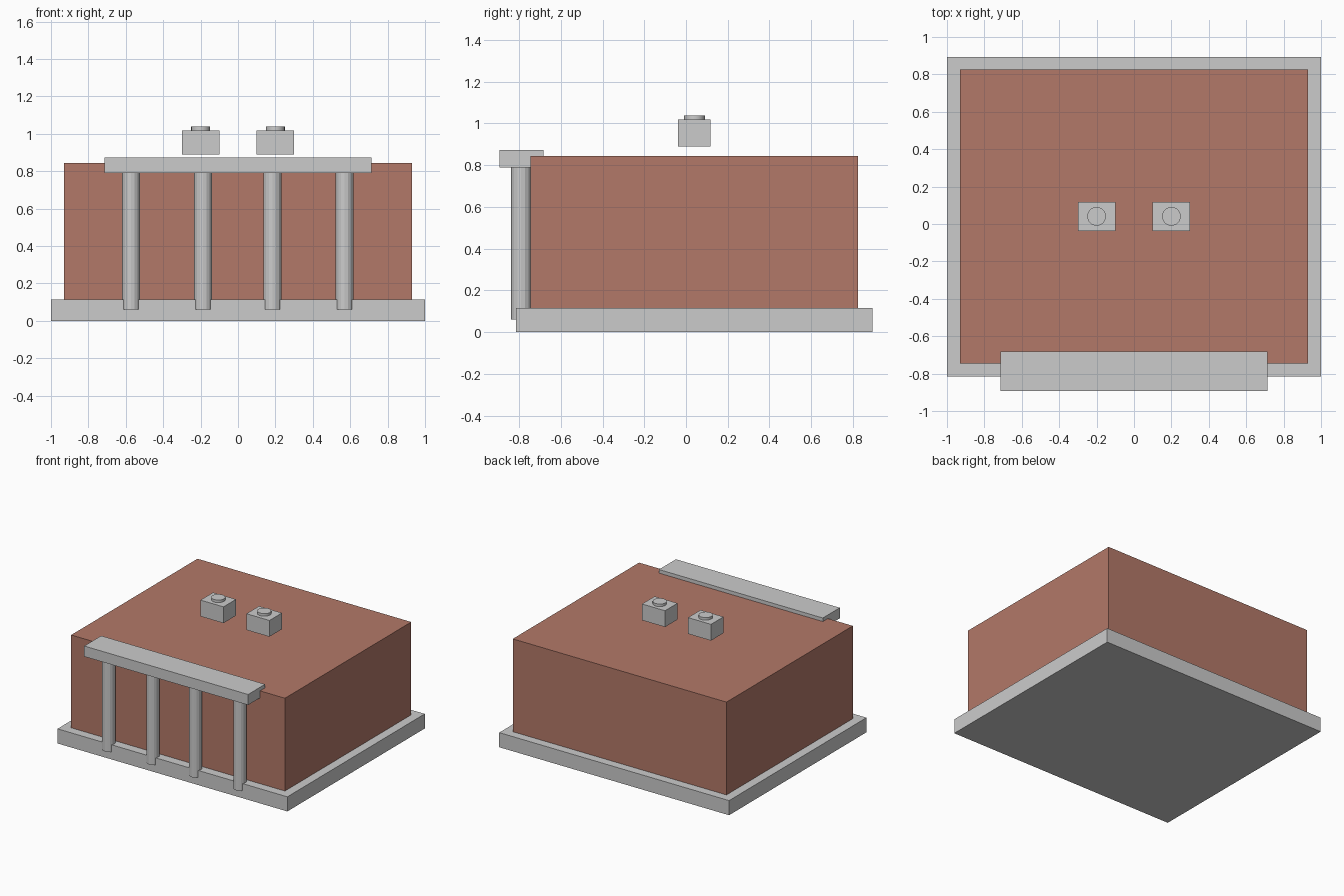
import bpy

if "Cube" in bpy.data.objects:
    bpy.data.objects.remove(bpy.data.objects["Cube"])


def box(name, x, y, z):
    """Box from (min, max) ranges on each axis."""
    c = [(r[0] + r[1]) / 2 for r in (x, y, z)]
    bpy.ops.mesh.primitive_cube_add(size=1, location=c)
    ob = bpy.context.object
    ob.name = name
    ob.scale = [r[1] - r[0] for r in (x, y, z)]
    bpy.ops.object.transform_apply(location=False, rotation=False, scale=True)
    return ob


def cylinder(name, x, y, r, z, sides):
    bpy.ops.mesh.primitive_cylinder_add(vertices=sides, radius=r, depth=z[1] - z[0],
                                        location=(x, y, (z[0] + z[1]) / 2))
    ob = bpy.context.object
    ob.name = name
    return ob


# Foundation slab
box("foundation", (-1, 1), (-0.815, 0.893), (0, 0.115))

# Brick building block
brick = bpy.data.materials.new("brick")
brick.diffuse_color = (0.45, 0.19, 0.14, 1)
brick.use_nodes = True
brick.node_tree.nodes["Principled BSDF"].inputs["Base Color"].default_value = brick.diffuse_color
body = box("building_body", (-0.93, 0.93), (-0.745, 0.825), (0.115, 0.845))
body.data.materials.append(brick)

# Entrance portico: beam resting on four columns
box("portico_beam", (-0.713, 0.713), (-0.893, -0.682), (0.79, 0.873))
for i, x in enumerate((-0.571, -0.186, 0.184, 0.57)):
    cylinder(f"column_{i + 1}", x, -0.79, 0.048, (0.06, 0.79), 16)

# Rooftop ventilation units with round fan caps
for side, s in (("left", -1), ("right", 1)):
    x = 0.2 * s
    box(f"roof_unit_{side}", (x - 0.1, x + 0.1), (-0.038, 0.118), (0.89, 1.018))
    cap = cylinder(f"fan_cap_{side}", x, 0.041, 0.05, (1.018, 1.038), 24)
    bpy.ops.object.shade_smooth_by_angle()
